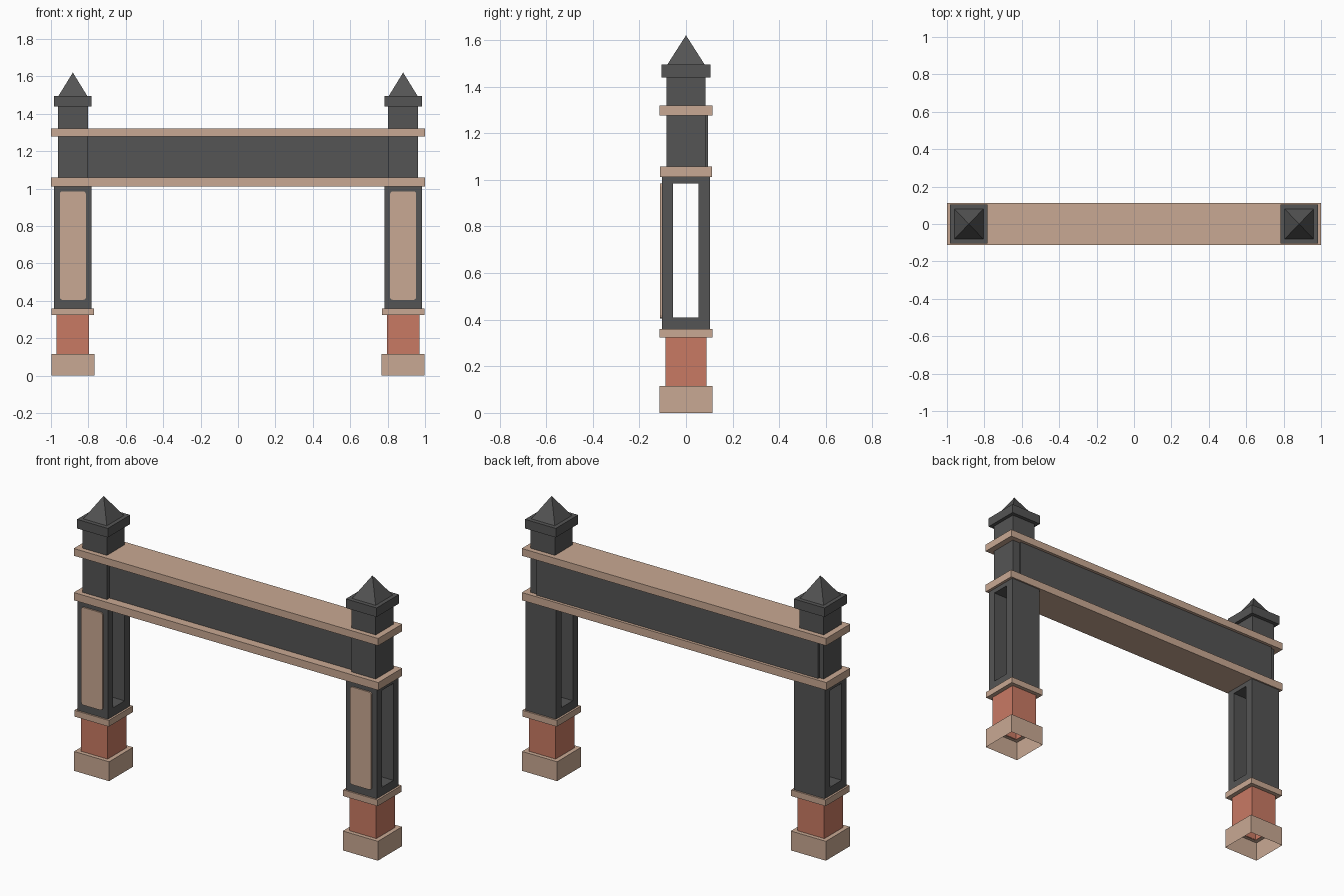
import bpy
import bmesh

if "Cube" in bpy.data.objects:
    bpy.data.objects.remove(bpy.data.objects["Cube"])


def material(name, rgb):
    m = bpy.data.materials.new(name)
    m.diffuse_color = (*rgb, 1)
    m.use_nodes = True
    m.node_tree.nodes["Principled BSDF"].inputs["Base Color"].default_value = m.diffuse_color
    return m


STONE = material("tan stone", (0.584, 0.397, 0.292))
BRICK = material("red brick", (0.584, 0.195, 0.127))
DARK = material("dark metal", (0.089, 0.089, 0.089))


def finish(bm, name, mat):
    bmesh.ops.recalc_face_normals(bm, faces=bm.faces)
    me = bpy.data.meshes.new(name)
    bm.to_mesh(me)
    bm.free()
    me.materials.append(mat)
    ob = bpy.data.objects.new(name, me)
    bpy.context.collection.objects.link(ob)
    return ob


def box_mesh(x, y, z):
    bm = bmesh.new()
    bmesh.ops.create_cube(bm, size=1)
    for v in bm.verts:
        v.co = [lo + (c + 0.5) * (hi - lo) for c, (lo, hi) in zip(v.co, (x, y, z))]
    return bm


def box(name, mat, x, y, z):
    return finish(box_mesh(x, y, z), name, mat)


def around(cx, half):
    return (cx - half, cx + half)


def remove_faces(bm, directions):
    bm.normal_update()
    faces = [f for f in bm.faces if round(f.normal.z) in directions]
    bmesh.ops.delete(bm, geom=faces, context='FACES')


def plinth(name, cx):
    # hollow base: open below, ring-shaped top around the brick
    bm = box_mesh(around(cx, 0.115), (-0.113, 0.113), (0, 0.115))
    remove_faces(bm, (-1,))
    top = [f for f in bm.faces if f.normal.z > 0.5]
    bmesh.ops.inset_region(bm, faces=top, thickness=0.026, use_even_offset=True)
    bmesh.ops.delete(bm, geom=top, context='FACES')
    finish(bm, name, STONE)


def shaft(name, cx):
    # rectangular frame with an opening running through along x
    outer = [(-0.103, 0.36), (0.103, 0.36), (0.103, 1.012), (-0.103, 1.012)]
    inner = [(-0.055, 0.41), (0.053, 0.41), (0.053, 0.985), (-0.055, 0.985)]
    bm = bmesh.new()
    rings = [[bm.verts.new((x, y, z)) for y, z in loop]
             for loop, x in ((outer, cx - 0.101), (outer, cx + 0.101),
                             (inner, cx + 0.101), (inner, cx - 0.101))]
    for a in range(4):
        b = (a + 1) % 4
        for i in range(4):
            j = (i + 1) % 4
            bm.faces.new((rings[a][i], rings[a][j], rings[b][j], rings[b][i]))
    finish(bm, name, DARK)


def panel(name, cx):
    # front plate with rounded corners
    bm = box_mesh(around(cx, 0.07), (-0.111, -0.103), (0.405, 0.985))
    edges = [e for e in bm.edges if abs(e.verts[0].co.y - e.verts[1].co.y) > 0.001]
    bmesh.ops.bevel(bm, geom=edges, offset=0.014, segments=3, profile=0.5, affect='EDGES')
    finish(bm, name, STONE)


def pyramid(name, cx):
    bm = box_mesh(around(cx, 0.08), (-0.083, 0.083), (1.49, 1.62))
    top = [v for v in bm.verts if v.co.z > 1.6]
    bmesh.ops.pointmerge(bm, verts=top, merge_co=(cx, 0, 1.62))
    finish(bm, name, DARK)


# the two pillars
for side, cx in (("left", -0.883), ("right", 0.883)):
    plinth(side + "_plinth", cx)
    bm = box_mesh(around(cx, 0.087), (-0.089, 0.089), (0.112, 0.326))
    remove_faces(bm, (-1, 1))
    finish(bm, side + "_brick_base", BRICK)
    box(side + "_base_trim", STONE, around(cx, 0.113), (-0.113, 0.113), (0.323, 0.36))
    shaft(side + "_shaft", cx)
    panel(side + "_front_panel", cx)
    box(side + "_upper_post", DARK, around(cx, 0.08), (-0.083, 0.083), (1.055, 1.445))
    box(side + "_post_cap", DARK, around(cx, 0.101), (-0.105, 0.105), (1.44, 1.494))
    pyramid(side + "_finial", cx)

# the crossing beam and its two ledges
box("lower_ledge", STONE, (-1, 1), (-0.112, 0.112), (1.012, 1.058))
box("sign_beam", DARK, (-0.935, 0.915), (-0.06, 0.095), (1.058, 1.278))
box("upper_ledge", STONE, (-1, 1), (-0.113, 0.113), (1.277, 1.32))
